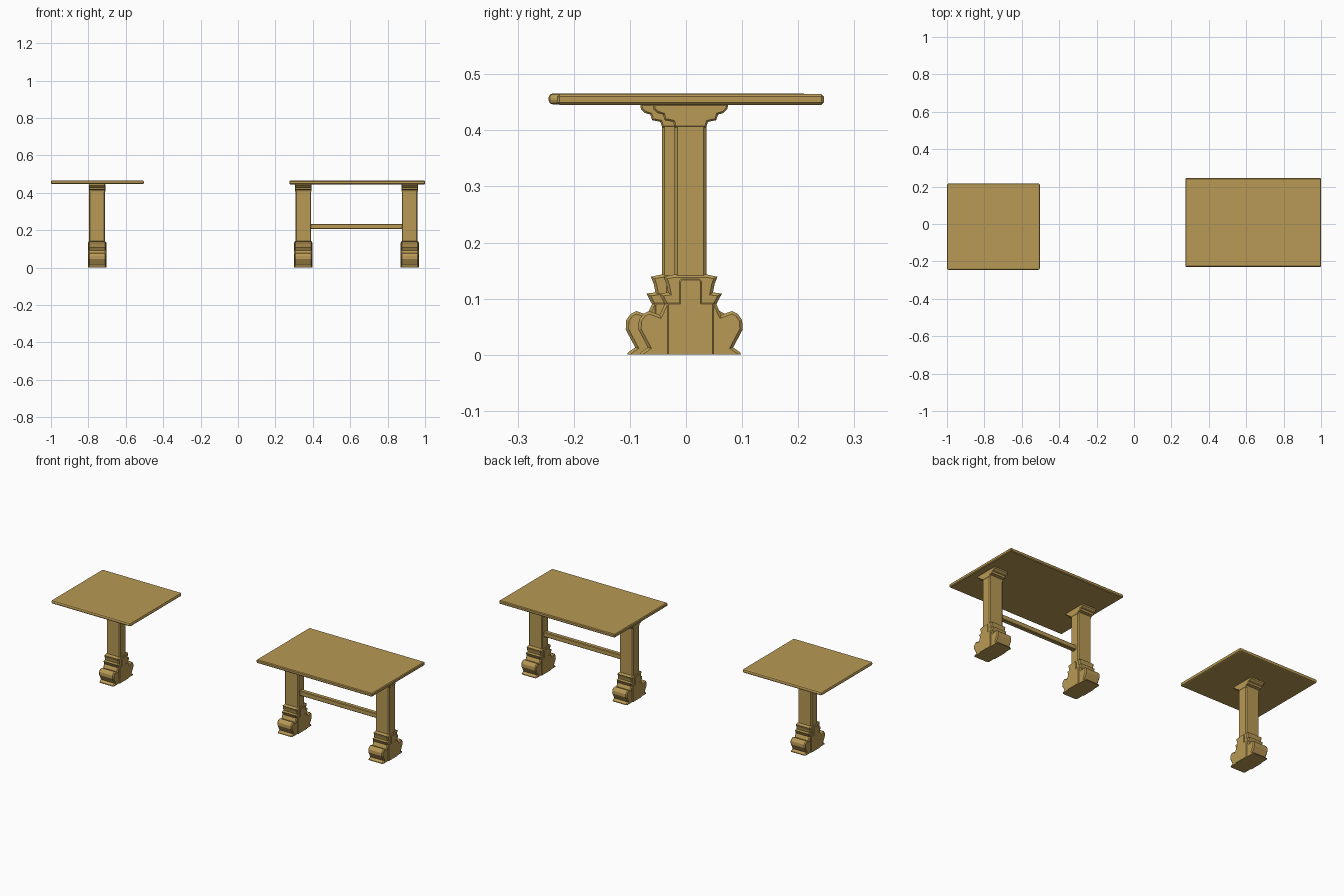
import bpy, bmesh

cube = bpy.data.objects.get("Cube")
if cube:
    bpy.data.objects.remove(cube, do_unlink=True)

wood = bpy.data.materials.new("golden wood")
wood.use_nodes = True
colour = (0.48, 0.32, 0.09, 1)
wood.diffuse_color = colour
wood.node_tree.nodes["Principled BSDF"].inputs["Base Color"].default_value = colour


def finish(name, bm, location):
    bmesh.ops.recalc_face_normals(bm, faces=bm.faces)
    mesh = bpy.data.meshes.new(name)
    bm.to_mesh(mesh)
    bm.free()
    mesh.materials.append(wood)
    obj = bpy.data.objects.new(name, mesh)
    obj.location = location
    bpy.context.collection.objects.link(obj)
    return obj


def box(name, size, location, bevel=0, segments=1, axis=None):
    """Box with bevelled edges; with an axis, only edges along it are bevelled."""
    bm = bmesh.new()
    bmesh.ops.create_cube(bm, size=1)
    bmesh.ops.scale(bm, vec=size, verts=bm.verts)
    edges = [e for e in bm.edges if axis is None or
             abs((e.verts[0].co - e.verts[1].co)[axis]) > 1e-4]
    if bevel:
        bmesh.ops.bevel(bm, geom=edges, offset=bevel, segments=segments,
                        profile=0.5, affect='EDGES', clamp_overlap=True)
    return finish(name, bm, location)


def slab(name, half_profile, half_width, location, bevel):
    """Mirror a (y, z) half profile, extrude it along x and chamfer its rims."""
    outline = half_profile + [(-y, z) for y, z in reversed(half_profile)]
    bm = bmesh.new()
    verts = [bm.verts.new((-half_width, y, z)) for y, z in outline]
    face = bm.faces.new(verts)
    moved = bmesh.ops.extrude_face_region(bm, geom=[face])["geom"]
    bmesh.ops.translate(bm, vec=(2 * half_width, 0, 0),
                        verts=[v for v in moved if isinstance(v, bmesh.types.BMVert)])
    rims = [e for e in bm.edges
            if abs(e.verts[0].co.x - e.verts[1].co.x) < 1e-5
            and max(v.co.z for v in e.verts) > 0.001]
    bmesh.ops.bevel(bm, geom=rims, offset=bevel, segments=1,
                    affect='EDGES', clamp_overlap=True)
    return finish(name, bm, location)


# Half profiles: scrolled foot, raised foot panel, stepped bracket
FOOT = [(0.090, 0), (0.089, 0.004), (0.076, 0.013), (0.093, 0.045),
        (0.092, 0.062), (0.084, 0.073), (0.074, 0.078), (0.055, 0.071),
        (0.046, 0.090), (0.056, 0.109), (0.040, 0.111), (0.043, 0.126),
        (0.048, 0.139), (0.029, 0.143)]
PANEL = [(0.041, 0), (0.041, 0.092), (0.020, 0.092), (0.020, 0.131), (0.016, 0.135)]
BRACKET = [(0.028, 0.405), (0.031, 0.415), (0.046, 0.418), (0.049, 0.428),
           (0.059, 0.431), (0.066, 0.438), (0.067, 0.447)]


def pedestal(name, x, y):
    box(name + "_column", (0.085, 0.057, 0.44), (x, y, 0.225), 0.005, axis=2)
    slab(name + "_foot", FOOT, 0.046, (x, y, 0), 0.005)
    slab(name + "_foot_panel", PANEL, 0.050, (x, y, 0), 0.002)
    slab(name + "_bracket", BRACKET, 0.0435, (x, y, 0), 0.003)


# Long table with two pedestals and a stretcher
LONG_Y = 0.008
box("long_table_top", (0.725, 0.475, 0.019), (0.6375, LONG_Y, 0.455), 0.004)
for side, x in (("right", 0.349), ("left", 0.918)):
    pedestal("long_table_" + side, x, LONG_Y)
box("long_table_stretcher", (0.50, 0.026, 0.027), (0.6335, LONG_Y, 0.219), 0.003, axis=0)

# Small table with one pedestal
SMALL_Y = -0.0145
box("small_table_top", (0.497, 0.461, 0.020), (-0.7515, SMALL_Y, 0.456), 0.008, 2)
pedestal("small_table", -0.753, SMALL_Y)
